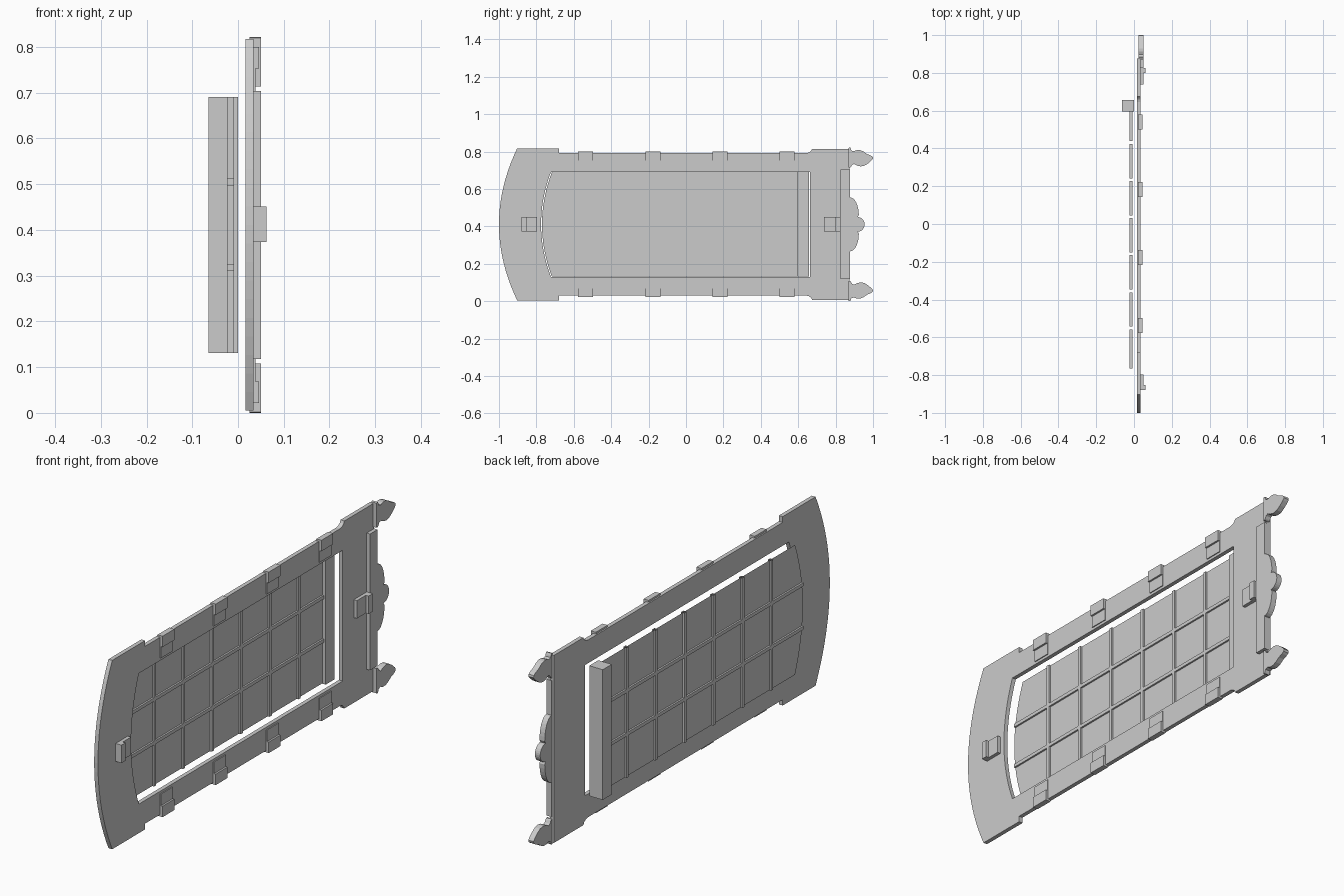
import bpy, bmesh, math

if "Cube" in bpy.data.objects:
    bpy.data.objects.remove(bpy.data.objects["Cube"])

MID = 0.417   # mirror height of the whole model


def mirror_half(upper):
    """Upper half profile (y, height above MID), ordered downwards -> closed lower half too."""
    low = [(y, -h) for y, h in reversed(upper) if abs(h) > 1e-6]
    return [(y, MID + h) for y, h in upper + low]


def prism(name, loops, x0, x1):
    """Extrude outline loops in (y, z), first outer then holes, from x0 to x1."""
    bm = bmesh.new()
    edges = []
    for loop in loops:
        vs = [bm.verts.new((x0, y, z)) for y, z in loop]
        edges += [bm.edges.new((vs[i], vs[(i + 1) % len(vs)])) for i in range(len(vs))]
    bmesh.ops.triangle_fill(bm, edges=edges, use_beauty=True)
    if x1 != x0:
        ext = bmesh.ops.extrude_face_region(bm, geom=bm.faces[:], use_keep_orig=True)
        for v in [g for g in ext["geom"] if isinstance(g, bmesh.types.BMVert)]:
            v.co.x = x1
    bmesh.ops.recalc_face_normals(bm, faces=bm.faces[:])
    return finish(name, bm)


def finish(name, bm):
    me = bpy.data.meshes.new(name)
    bm.to_mesh(me)
    bm.free()
    ob = bpy.data.objects.new(name, me)
    bpy.context.collection.objects.link(ob)
    return ob


def box(name, x, y, z, open_ends=False):
    bm = bmesh.new()
    bmesh.ops.create_cube(bm, size=1)
    for v in bm.verts:
        v.co = [r[0] + (c + 0.5) * (r[1] - r[0]) for r, c in zip((x, y, z), v.co)]
    if open_ends:
        bm.normal_update()
        ends = [f for f in bm.faces if abs(f.normal.z) > 0.9]
        bmesh.ops.delete(bm, geom=ends, context='FACES_ONLY')
    return finish(name, bm)


def bowed_end(y_mid, depth, half, n=20):
    """Bowed edge running from the bottom corner up to the top corner."""
    ts = [-1 + 2 * i / n for i in range(n + 1)]
    return [(y_mid + depth * t * t, MID + half * t) for t in ts]


def flip(pts):
    return [(y, 2 * MID - z) for y, z in pts]


# Door frame plate with a bowed end and a matching window opening
side = [(-0.68, 0.823), (-0.68, 0.798), (0.645, 0.798), (0.659, 0.802),
        (0.669, 0.81), (0.674, 0.82), (0.875, 0.82)]
outline = bowed_end(-1.0, 0.097, 0.406) + side + flip(side)[::-1]
opening = bowed_end(-0.775, 0.053, 0.281) + [(0.663, 0.698), (0.663, 0.136)]
prism("door_frame", [outline, opening], 0.016, 0.034)

# Thin window pane, set back behind the frame
pane = bowed_end(-0.77, 0.053, 0.279) + [(0.6, 0.696), (0.6, 0.138)]
prism("window_pane", [pane], -0.0165, -0.0165)

# Glazing bars: uprights, and short cross bars fitted between them
BAR = (-0.024, -0.009)
uprights = [0.431 - 0.1963 * i for i in range(6)]
for i, y in enumerate(uprights):
    box(f"upright_bar_{i}", BAR, (y - 0.0075, y + 0.0075), (MID - 0.28, MID + 0.28), True)
stops = [0.6] + uprights + [-0.7575]
for i in range(len(stops) - 1):
    top = stops[i] - (0.0075 if i else 0)
    for s in (-1, 1):
        z = MID + s * 0.0935
        low = stops[i + 1] + (0.0075 if i < 6 else -0.007)
        box(f"cross_bar_{i}_{'upper' if s > 0 else 'lower'}", BAR, (low, top), (z - 0.0075, z + 0.0075))

# Thick beam at the square end of the window
box("window_beam", (-0.064, 0.0), (0.596, 0.657), (MID - 0.28, MID + 0.28))

# Two-step clips along both long sides
for i, y in enumerate((-0.538, -0.177, 0.183, 0.541)):
    for s, label in ((1, "upper"), (-1, "lower")):
        def span(a, b):
            return tuple(sorted((MID + s * a, MID + s * b)))
        box(f"clip_block_{i}_{label}", (0.022, 0.046), (y - 0.04, y + 0.04), span(0.342, 0.389))
        box(f"clip_leaf_{i}_{label}", (0.03, 0.038), (y - 0.04, y + 0.04), span(0.292, 0.342))

# Catches at both ends, with a taller lip on the outer side
for name, outer, step, inner in (("bowed_end_catch", -0.88, -0.853, -0.797),
                                 ("square_end_catch", 0.826, 0.799, 0.738)):
    bm = bmesh.new()
    prof = [(0.033, outer), (0.062, outer), (0.062, step), (0.049, step), (0.049, inner), (0.033, inner)]
    face = bm.faces.new([bm.verts.new((x, y, 0.38)) for x, y in prof])
    ext = bmesh.ops.extrude_face_region(bm, geom=[face], use_keep_orig=True)
    for v in [g for g in ext["geom"] if isinstance(g, bmesh.types.BMVert)]:
        v.co.z = 0.457
    bmesh.ops.recalc_face_normals(bm, faces=bm.faces[:])
    finish(name, bm)

# Raised rail across the square end
box("end_rail", (0.025, 0.05), (0.826, 0.877), (MID - 0.293, MID + 0.293))

# Scalloped crest: outer shoulders and a round centre lobe
half = [(0.87, 0.145)]
half += [(0.877 + 0.047 * math.sin(a), 0.05 + 0.094 * math.cos(a))
         for a in [math.pi / 2 * i / 8 for i in range(9)]]
half += [(0.918, 0.039)]
half += [(0.918 + 0.037 * math.sin(a), 0.039 * math.cos(a))
         for a in [math.pi / 2 * i / 7 for i in range(1, 8)]]
prism("crest", [mirror_half(half)], 0.025, 0.05)

# Leaf-shaped corner finials
finial = [(0.87, 0.826), (0.878, 0.828), (0.882, 0.82), (0.884, 0.812), (0.898, 0.808),
          (0.913, 0.814), (0.93, 0.814), (0.948, 0.807), (0.968, 0.793), (0.988, 0.785),
          (0.998, 0.778), (1.0, 0.769), (0.993, 0.76), (0.975, 0.744), (0.955, 0.731),
          (0.935, 0.727), (0.915, 0.731), (0.898, 0.74), (0.888, 0.735), (0.882, 0.724),
          (0.877, 0.72), (0.87, 0.72)]
prism("upper_finial", [finial], 0.025, 0.05)
prism("lower_finial", [flip(finial)], 0.025, 0.05)

# Stand the model exactly on the ground
lowest = min(v.co.z for o in bpy.data.objects for v in o.data.vertices)
for o in bpy.data.objects:
    o.location.z -= lowest
